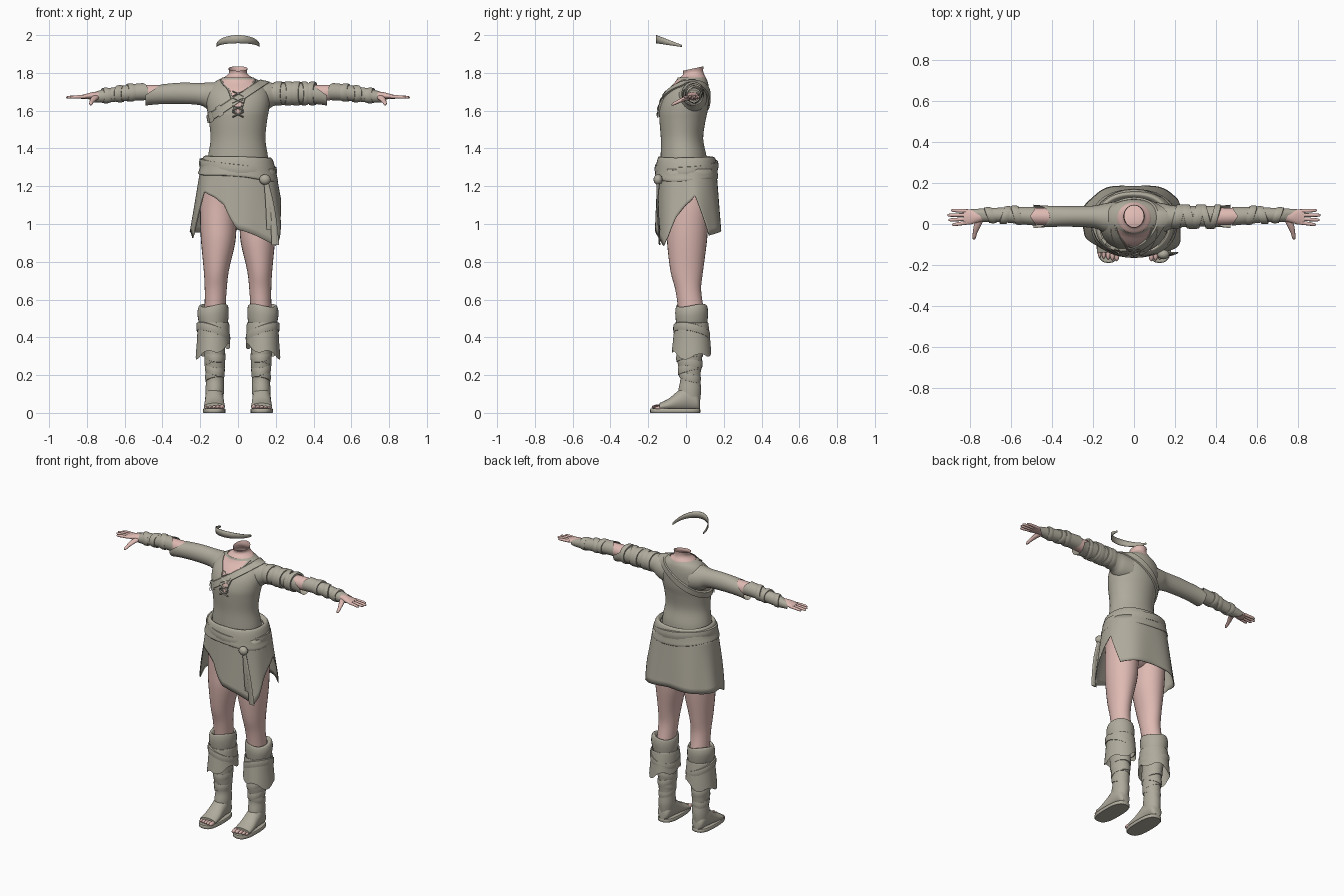
import bpy, bmesh, math
from mathutils import Vector
from mathutils.bvhtree import BVHTree

if "Cube" in bpy.data.objects:
    bpy.data.objects.remove(bpy.data.objects["Cube"])


def material(name, rgb):
    m = bpy.data.materials.new(name)
    m.use_nodes = True
    m.diffuse_color = (*rgb, 1)
    m.node_tree.nodes["Principled BSDF"].inputs["Base Color"].default_value = (*rgb, 1)
    return m


CLOTH = material("grey_cloth", (0.43, 0.405, 0.335))
SKIN = material("pink_skin", (0.74, 0.49, 0.45))
parts = []


def finish(name, bm, mat):
    bmesh.ops.recalc_face_normals(bm, faces=bm.faces)
    me = bpy.data.meshes.new(name)
    bm.to_mesh(me)
    bm.free()
    me.materials.append(mat)
    ob = bpy.data.objects.new(name, me)
    bpy.context.collection.objects.link(ob)
    parts.append(ob)
    return ob


def loft(name, rings, mat, closed=True, cap=False):
    bm = bmesh.new()
    rows = [[bm.verts.new(p) for p in r] for r in rings]
    n = len(rows[0])
    for a, b in zip(rows, rows[1:]):
        for i in range(n if closed else n - 1):
            j = (i + 1) % n
            bm.faces.new((a[i], a[j], b[j], b[i]))
    if cap:
        bm.faces.new(rows[0])
        bm.faces.new(rows[-1])
    return finish(name, bm, mat)


def spline(rows, k):
    out = []
    for i in range(len(rows) - 1):
        a, b = rows[max(i - 1, 0)], rows[i]
        c, d = rows[i + 1], rows[min(i + 2, len(rows) - 1)]
        for j in range(k):
            t = j / k
            out.append([q + t * (r - p) / 2 + t * t * (p - 2.5 * q + 2 * r - s / 2)
                        + t ** 3 * (1.5 * (q - r) + (s - p) / 2)
                        for p, q, r, s in zip(a, b, c, d)])
    return out + [list(rows[-1])]


def power(v, p):
    return math.copysign(abs(v) ** p, v)


def shell(name, rows, mat, axis="z", s=1, warp=None, n=28, k=4, cap=False, p=1):
    """Elliptic sections (along, centre, centre, radius, radius) on one axis."""
    rows = spline(rows, k)
    rings = []
    for i, (t, c1, c2, r1, r2) in enumerate(rows):
        ring = []
        for j in range(n):
            a = math.tau * j / n
            u, v = c1 + r1 * power(math.cos(a), p), c2 + r2 * power(math.sin(a), p)
            w = t + (warp(a, i / (len(rows) - 1)) if warp else 0)
            ring.append({"z": (s * u, v, w), "x": (s * w, u, v), "y": (s * u, w, v)}[axis])
        rings.append(ring)
    return loft(name, rings, mat, cap=cap)


def blob(name, loc, size, mat):
    bm = bmesh.new()
    bmesh.ops.create_uvsphere(bm, u_segments=12, v_segments=8, radius=1)
    for v in bm.verts:
        v.co = Vector([l + c * r for l, c, r in zip(loc, v.co, size)])
    return finish(name, bm, mat)


def band(name, t, half, c1, c2, r1, r2, axis="x", s=1, warp=None, lift=0.007):
    rows = [(t + half * f, c1, c2, r1 + lift * g, r2 + lift * g)
            for f, g in ((-1, -1), (-0.9, 0.6), (-0.3, 1), (0.3, 1), (0.9, 0.6), (1, -1))]
    return shell(name, rows, CLOTH, axis, s, warp, k=1)


# Tunic body and neck
torso = shell("tunic_body", [
    (1.30, 0, -.012, .162, .122), (1.36, 0, -.013, .158, .121), (1.45, 0, -.021, .145, .112),
    (1.54, 0, -.019, .153, .121), (1.60, 0, -.013, .163, .128), (1.66, 0, -.002, .167, .122),
    (1.71, 0, .014, .158, .107), (1.75, 0, .03, .125, .086), (1.775, 0, .03, .082, .074)],
    CLOTH, n=48)
shell("neck", [(1.755, 0, .03, .09, .08), (1.772, 0, .032, .08, .073), (1.79, 0, .036, .055, .058),
               (1.805, 0, .038, .047, .053), (1.823, 0, .038, .051, .055)],
      SKIN, warp=lambda a, f: .012 * f * math.sin(a))


def notch(depth):
    return lambda a, f: depth * max(0, math.sin(a)) * f ** 3


# Arms and hands
for s, side in ((1, "left"), (-1, "right")):
    end = .47 if s > 0 else .49
    sleeve = shell(side + "_sleeve", [
        (.09, .025, 1.665, .085, .085), (.15, .03, 1.674, .069, .076), (.2, .035, 1.688, .054, .059),
        (.32, .037, 1.692, .05, .056), (.42, .037, 1.688, .052, .054), (end, .037, 1.682, .057, .055)],
        CLOTH, "x", s, notch(-.08))
    if s > 0:
        left_sleeve = sleeve
    shell(side + "_arm", [
        (.36, .036, 1.69, .044, .046), (.5, .038, 1.696, .04, .04), (.62, .042, 1.69, .03, .032),
        (.72, .04, 1.679, .026, .024), (.77, .035, 1.679, .03, .019), (.80, .034, 1.676, .037, .014),
        (.83, .035, 1.673, .036, .01)], SKIN, "x", s, cap=True)
    shell(side + "_forearm_wrap", [
        (.505, .038, 1.7, .046, .046), (.56, .041, 1.697, .042, .043), (.64, .044, 1.687, .036, .039),
        (.70, .043, 1.679, .034, .037), (.755, .042, 1.671, .03, .027)], CLOTH, "x", s,
        lambda a, f: -.03 * (1 - f) ** 3 * abs(math.cos(a)) + .04 * f ** 3 * max(0, math.cos(a)))
    for i, x in enumerate((.57, .625, .70)):
        band(side + "_forearm_band", x, .02, .043, 1.697 - .12 * (x - .56),
             .041 - .06 * (x - .56), .042 - .05 * (x - .56), s=s,
             warp=lambda a, f, i=i: .012 * (-1) ** i * math.cos(a))
    for i, tip in enumerate((.888, .905, .91, .892)):
        y0, y1 = .006 + .019 * i, -.003 + .023 * i
        shell(side + "_finger", [
            (.81, y0, 1.674, .009, .009), (.85, (y0 + y1) / 2, 1.673, .009, .009),
            (tip - .012, y1, 1.671, .0075, .0075), (tip, y1, 1.67, .003, .003)],
            SKIN, "x", s, n=10, k=3, cap=True)
    shell(side + "_thumb", [
        (.025, .75, 1.673, .02, .014), (-.01, .764, 1.662, .017, .012), (-.045, .775, 1.646, .011, .01),
        (-.066, .779, 1.636, .009, .008), (-.076, .78, 1.631, .003, .003)], SKIN, "y", s, n=12, cap=True)

# Strapped guard on the left upper arm
for i, x in enumerate((.215, .265, .31, .35, .395)):
    band("left_upper_arm_band", x, .024 if i < 3 else .017, .036, 1.691, .053, .057,
         warp=lambda a, f, i=i: .014 * (-1) ** i * math.cos(a))

# Surface used for laying flat pieces onto the tunic
verts, polys = [], []
for ob in (torso, left_sleeve):
    base = len(verts)
    verts += [v.co.copy() for v in ob.data.vertices]
    polys += [[base + i for i in f.vertices] for f in ob.data.polygons]
surface = BVHTree.FromPolygons(verts, polys)


def front(x, z, off):
    hit = surface.ray_cast(Vector((x, -.5, z)), Vector((0, 1, 0)))[0]
    return Vector((x, (hit.y if hit else -.06) - off, z))


# Open neckline with lacing
neckline = spline([(1.765, .085), (1.74, .072), (1.71, .045), (1.66, .027), (1.575, .003)], 4)
loft("neckline_skin", [[front(w * (i / 6 - 1), z, .003) for i in range(13)] for z, w in neckline],
     SKIN, closed=False)
for sgn in (1, -1):
    loft("neckline_hem", [[front(sgn * (w + d), z, o) for z, w in neckline]
                          for d, o in ((-.001, .001), (0, .008), (.008, .008), (.011, 0))],
         CLOTH, closed=False)
    for z in (1.69, 1.655, 1.615, 1.58):
        ends = [front(sgn * x, z + dz, .01) for x, dz in ((-.03, -.014), (0, 0), (.03, .014))]
        loft("lace", [[p + Vector((0, math.cos(a), math.sin(a))) * .0045
                       for a in (0, 1.57, 3.14, 4.71)] for p in ends], CLOTH, cap=True)

# Diagonal chest strap with buckle
centre = Vector((-.02, 0, 1.65))
along = Vector((.3, 0, .2)).normalized()
across = Vector((-.2, 0, .3)).normalized()


def strap_point(a, w, off):
    d = along * math.cos(a) + Vector((0, math.sin(a), 0))
    o = centre + across * w
    hit = surface.ray_cast(o + d * .36, -d)[0]
    return (hit if hit else o + d * .14) + d * off


loft("chest_strap", [[strap_point(math.tau * i / 64, w, o) for i in range(64)]
                     for w, o in ((-.021, -.002), (-.018, .01), (.018, .01), (.021, -.002))], CLOTH)
for name, lo, w in (("buckle", 4.0, .028), ("strap_keeper", 3.6, .026)):
    loft(name, [[strap_point(lo + .04 * i, v, o) for i in range(6)]
                for v, o in ((-w, .0), (-w, .018), (w, .018), (w, .0))], CLOTH, closed=False)

# Hip wrap, sash fold and knot
shell("hip_wrap", [
    (1.335, 0, 0, .155, .125), (1.355, 0, .002, .168, .14), (1.35, 0, .003, .182, .151),
    (1.32, 0, .003, .194, .159), (1.28, 0, .003, .203, .164), (1.25, 0, .003, .211, .167),
    (1.245, 0, .003, .2, .157)], CLOTH, n=48, k=3, p=.88,
    warp=lambda a, f: f * (-.022 * math.cos(a) + .006 * math.sin(3 * a)))
band("sash_fold", 1.30, .026, 0, .003, .198, .161, "z", lift=.008,
     warp=lambda a, f: -.022 * math.cos(a) + .01 * math.sin(a))
blob("sash_knot", (.143, -.148, 1.235), (.03, .024, .028), CLOTH)
for name, dx, low in (("long_sash_tail", .05, .89), ("short_sash_tail", .022, .97)):
    shell(name, [(1.23, .148, -.147, .012, .008), (1.12, .148 + dx * .5, -.15, .014, .006),
                 (1.02, .148 + dx * .8, -.146, .016, .005), (low, .148 + dx, -.14, .02, .004)],
          CLOTH, n=12, cap=True)

# Slit skirt: hem height by angle around the body
hem = [(10, 1.15), (35, .94), (60, .955), (90, .97), (145, .955), (180, .96), (200, .925),
       (205, .95), (220, 1.17), (240, 1.14), (255, 1.10), (270, .97), (290, .935), (315, .885),
       (325, .93), (340, 1.03), (370, 1.15)]


def hem_height(deg):
    for (a, za), (b, zb) in zip(hem, hem[1:]):
        if a <= deg <= b:
            return za + (zb - za) * (deg - a) / (b - a)


def skirt_point(deg, f):
    z = 1.29 + (hem_height(deg) - 1.29) * f
    a, drop = math.radians(deg), 1.29 - z
    ripple = 1 + .022 * f * math.sin(7 * a)
    return ((.2 + .16 * drop) * ripple * power(math.cos(a), .84),
            .005 + .03 * drop + (.156 + .06 * drop) * ripple * power(math.sin(a), .84), z)


skirt = loft("skirt", [[skirt_point(10 + 2.5 * i, j / 10) for i in range(144)] for j in range(11)], CLOTH)
skirt.modifiers.new("thickness", "SOLIDIFY").thickness = .005

# Legs, boots and feet
blob("pelvis", (0, .01, 1.14), (.185, .125, .13), SKIN)
for s, side in ((1, "left"), (-1, "right")):
    shell(side + "_leg", [
        (1.2, .1, .01, .09, .115), (1.1, .103, .012, .097, .112), (1.0, .104, .008, .096, .109),
        (.9, .105, .005, .09, .105), (.75, .115, .004, .066, .086), (.65, .118, .012, .058, .068),
        (.54, .122, .028, .055, .068)], SKIN, s=s)
    shell(side + "_boot_cuff", [
        (.55, .125, .028, .055, .066), (.568, .127, .029, .068, .076), (.562, .13, .03, .078, .083),
        (.53, .132, .03, .083, .087), (.49, .131, .03, .079, .084), (.465, .13, .03, .073, .08)],
        CLOTH, s=s, k=3, warp=lambda a, f: .008 * math.sin(2 * a))
    flare = shell(side + "_boot_flap", [
        (.455, .13, .03, .07, .078), (.478, .13, .03, .08, .086), (.46, .13, .03, .084, .09),
        (.40, .131, .03, .086, .097), (.325, .133, .029, .091, .104)], CLOTH, s=s, n=40,
        warp=lambda a, f: f ** 3 * (-.03 * math.cos(a) + .014 * power(math.sin(4 * a), .6)))
    band(side + "_boot_flap_fold", .425, .022, .131, .03, .085, .093, "z", s,
         lambda a, f: .035 * math.cos(a + .6), lift=.005)
    shell(side + "_boot_shaft", [
        (.42, .13, .025, .062, .075), (.31, .124, .018, .055, .068), (.24, .122, .02, .052, .06),
        (.18, .122, .023, .047, .053), (.12, .123, .02, .049, .06), (.06, .125, .018, .045, .056)],
        CLOTH, s=s)
    for i, z in enumerate((.305, .275, .235, .195)):
        band(side + "_ankle_wrap", z, .022, .123, .02, .052 - .002 * i, .067 - .0045 * i, "z", s,
             lambda a, f, i=i: .017 * (-1) ** i * math.sin(a + .5), lift=.005)
    shell(side + "_foot_upper", [
        (.074, .125, .045, .022, .03), (.058, .125, .06, .04, .05), (.01, .125, .08, .048, .07),
        (-.04, .125, .063, .05, .055), (-.09, .125, .043, .054, .034), (-.14, .125, .032, .056, .02)],
        CLOTH, "y", s, cap=True)
    shell(side + "_sole", [(0, .125, -.057, .057, .13), (.004, .125, -.057, .06, .133),
                           (.018, .125, -.057, .06, .133), (.022, .125, -.057, .057, .13)],
          CLOTH, s=s, k=1, cap=True, p=.72)
    for i in range(5):
        blob(side + "_toe", (s * (.084 + .021 * i), -.152 + .004 * i, .031 - .001 * i),
             (.013 - .001 * i, .03, .013 - .001 * i), SKIN)

# Headband floating in place of the head
arc = []
for i in range(29):
    a = math.pi * (1 + i / 28)
    y = -.022 + .138 * math.sin(a)
    arc.append((.115 * math.cos(a), y, (y + .16) / .138))
headband = loft("headband", [[(x, y, z - d * t) for x, y, t in arc]
                             for z, d in ((2.0, .052), (1.979, .036), (1.957, .02))],
                CLOTH, closed=False)
headband.modifiers.new("thickness", "SOLIDIFY").thickness = .004

# Smooth shading with crisp edges
bpy.ops.object.select_all(action="DESELECT")
for ob in parts:
    ob.select_set(True)
bpy.context.view_layer.objects.active = parts[0]
bpy.ops.object.shade_smooth_by_angle(angle=math.radians(40))
